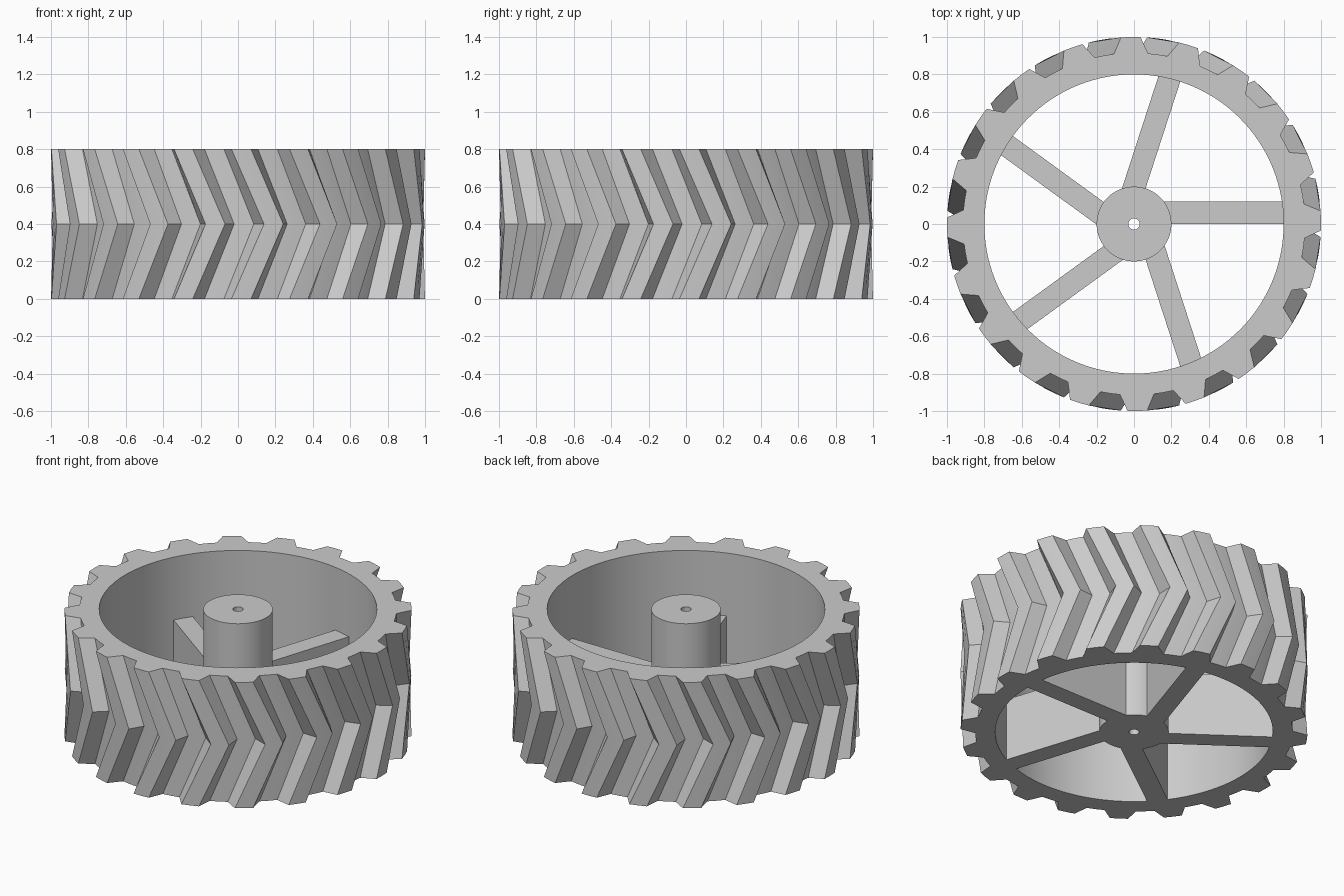
import bpy
import bmesh
from math import cos, sin, radians
from mathutils import Matrix

cube = bpy.data.objects.get("Cube")
if cube:
    bpy.data.objects.remove(cube, do_unlink=True)

HEIGHT = 0.8
MID = HEIGHT / 2
TEETH = 20
PITCH = 360 / TEETH
TWIST = 10        # chevron advance at mid height, degrees
SPOKES = 5

grey = bpy.data.materials.new("plain_grey")
grey.use_nodes = True
grey.diffuse_color = (0.6, 0.6, 0.6, 1)
grey.node_tree.nodes["Principled BSDF"].inputs["Base Color"].default_value = (0.6, 0.6, 0.6, 1)


def finish(name, bm, smooth=True):
    bmesh.ops.recalc_face_normals(bm, faces=bm.faces[:])
    mesh = bpy.data.meshes.new(name)
    bm.to_mesh(mesh)
    bm.free()
    mesh.materials.append(grey)
    obj = bpy.data.objects.new(name, mesh)
    bpy.context.collection.objects.link(obj)
    if smooth:
        bpy.ops.object.select_all(action="DESELECT")
        obj.select_set(True)
        bpy.context.view_layer.objects.active = obj
        bpy.ops.object.shade_smooth_by_angle(angle=radians(20))


def ring_solid(name, loops):
    """Join closed loops of points, the last back to the first."""
    bm = bmesh.new()
    rings = [[bm.verts.new(p) for p in loop] for loop in loops]
    n = len(rings[0])
    for a, b in zip(rings, rings[1:] + rings[:1]):
        for i in range(n):
            j = (i + 1) % n
            bm.faces.new((a[i], a[j], b[j], b[i]))
    finish(name, bm)


def loop(profile, z, turn=0):
    return [(r * cos(radians(a + turn)), r * sin(radians(a + turn)), z) for a, r in profile]


def circle(radius, n=96):
    return [(360 * i / n, radius) for i in range(n)]


# Tyre: trapezoid teeth twisted forward to mid height and back again
TIP, ROOT, R_TIP, R_ROOT = 3.0, 5.7, 1.0, 0.915
tooth = [(-TIP, R_TIP), (0, R_TIP), (TIP, R_TIP),
         (ROOT, R_ROOT), (PITCH / 2, R_ROOT), (PITCH - ROOT, R_ROOT)]
outer = [(1 + k * PITCH + a, r) for k in range(TEETH) for a, r in tooth]
inner = [(a, 0.8) for a, r in outer]
ring_solid("tyre", [loop(outer, 0), loop(outer, MID, TWIST), loop(outer, HEIGHT),
                    loop(inner, HEIGHT), loop(inner, 0)])

# Hub with an axle hole
hub, hole = circle(0.2), circle(0.03)
ring_solid("hub", [loop(hub, 0), loop(hub, HEIGHT), loop(hole, HEIGHT), loop(hole, 0)])

# Spokes: half-height bars, each set to one side of its radius
START, END, WIDTH = 0.1, 0.82, 0.12
for k in range(SPOKES):
    bm = bmesh.new()
    place = (Matrix.Rotation(radians(k * 360 / SPOKES), 4, "Z")
             @ Matrix.Translation(((START + END) / 2, WIDTH / 2, MID / 2))
             @ Matrix.Diagonal((END - START, WIDTH, MID, 1)))
    bmesh.ops.create_cube(bm, size=1, matrix=place)
    finish(f"spoke_{k + 1}", bm, smooth=False)
